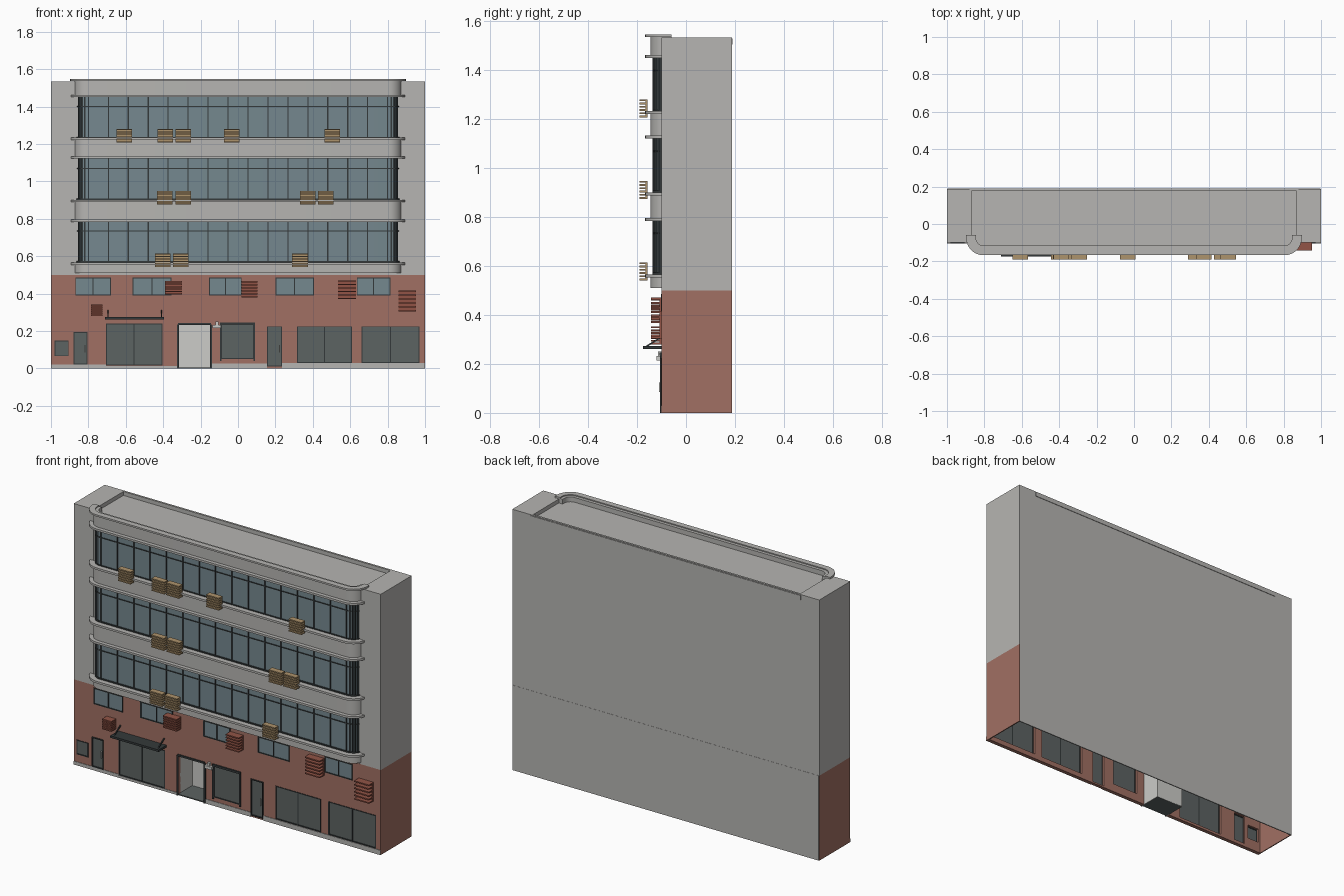
import bpy, bmesh, math
from mathutils import Vector

cube = bpy.data.objects.get("Cube")
if cube:
    bpy.data.objects.remove(cube, do_unlink=True)


def material(name, *rgb):
    lin = [((c / 255 + 0.055) / 1.055) ** 2.4 for c in rgb] + [1]
    m = bpy.data.materials.new(name)
    m.use_nodes = True
    m.diffuse_color = lin
    m.node_tree.nodes["Principled BSDF"].inputs["Base Color"].default_value = lin
    return m


GREY = material("grey plaster", 182, 181, 178)
BRICK = material("red brick", 161, 112, 99)
GLASS = material("blue glass", 117, 136, 143)
DARK = material("dark glass", 92, 99, 98)
FRAME = material("dark metal", 52, 57, 58)
TAN = material("tan slats", 174, 147, 108)
RED = material("red slats", 146, 84, 70)
PALE = material("pale lining", 204, 204, 200)


def finish(name, bm, mat, smooth=False):
    bmesh.ops.recalc_face_normals(bm, faces=bm.faces)
    me = bpy.data.meshes.new(name)
    bm.to_mesh(me)
    bm.free()
    me.materials.append(mat)
    ob = bpy.data.objects.new(name, me)
    bpy.context.collection.objects.link(ob)
    if smooth:
        bpy.ops.object.select_all(action="DESELECT")
        ob.select_set(True)
        bpy.context.view_layer.objects.active = ob
        bpy.ops.object.shade_smooth_by_angle(angle=math.radians(30))
    return ob


def boxes(name, mat, items):
    """Join axis-aligned boxes given as x0, x1, y0, y1, z0, z1."""
    bm = bmesh.new()
    for x0, x1, y0, y1, z0, z1 in items:
        vs = bmesh.ops.create_cube(bm, size=1)["verts"]
        for v in vs:
            v.co = ((x0 + x1) / 2 + v.co.x * (x1 - x0),
                    (y0 + y1) / 2 + v.co.y * (y1 - y0),
                    (z0 + z1) / 2 + v.co.z * (z1 - z0))
    return finish(name, bm, mat)


# Bay outline: straight front with rounded corners, offset outward by off
CX, CY, R = 0.805, -0.075, 0.07


def outline(off, steps=8):
    r = R + off
    arc = [(CX + r * math.cos(a), CY - r * math.sin(a))
           for a in (math.pi / 2 * i / steps for i in range(steps + 1))]
    half = [(CX + r, -0.06)] + arc
    return half + [(-x, y) for x, y in reversed(half)]


def prism(name, mat, pts, z0, z1):
    bm = bmesh.new()
    face = bm.faces.new([bm.verts.new((x, y, z0)) for x, y in pts])
    out = bmesh.ops.extrude_face_region(bm, geom=[face])["geom"]
    for v in out:
        if isinstance(v, bmesh.types.BMVert):
            v.co.z = z1
    return finish(name, bm, mat, True)


def rim(name, mat, inner, outer, z0, z1):
    return prism(name, mat, outline(outer) + outline(inner)[::-1], z0, z1)


# Ground floor shell, open below
F, B, MID = -0.1, 0.188, 0.5
boxes("ground_side_walls", BRICK, [(s * 0.994, s, F, B, 0, MID) for s in (-1, 1)])
boxes("ground_back_wall", GREY, [(-0.997, 0.997, B - 0.005, B + 0.001, 0, MID)])

# Openings: x0, x1, z0, z1, number of panes
upper_windows = [(x0, x1, 0.39, 0.485, 2) for x0, x1 in
                 ((-0.87, -0.68), (-0.565, -0.355), (-0.155, 0.02), (0.2, 0.405), (0.635, 0.815))]
shop_windows = [(-0.98, -0.905, 0.065, 0.15, 1), (-0.705, -0.405, 0.015, 0.24, 2),
                (-0.09, 0.085, 0.05, 0.24, 1), (0.315, 0.61, 0.03, 0.225, 2),
                (0.66, 0.97, 0.03, 0.225, 2)]
doors = [(-0.88, -0.805, 0.02, 0.195, 1), (0.155, 0.235, 0.01, 0.225, 1)]
entry = (-0.32, -0.145, 0, 0.235, 1)
openings = upper_windows + shop_windows + doors + [entry]

# Front wall: a grid of cells with the openings left out
xs = sorted({-1, 1} | {v for o in openings for v in o[:2]})
zs = sorted({0, MID} | {v for o in openings for v in o[2:4]})
bm = bmesh.new()
for x0, x1 in zip(xs, xs[1:]):
    for z0, z1 in zip(zs, zs[1:]):
        mx, mz = (x0 + x1) / 2, (z0 + z1) / 2
        if not any(o[0] < mx < o[1] and o[2] < mz < o[3] for o in openings):
            bm.faces.new([bm.verts.new((x, F, z)) for x, z in
                          ((x0, z0), (x1, z0), (x1, z1), (x0, z1))])
bmesh.ops.remove_doubles(bm, verts=bm.verts, dist=0.0001)
wall = finish("ground_front_wall", bm, BRICK)
wall.data.flip_normals() if wall.data.polygons[0].normal.y > 0 else None
solid = wall.modifiers.new("thickness", "SOLIDIFY")
solid.thickness, solid.offset = 0.02, -1


def glazing(name, mat, specs, w=0.005, front=F - 0.003):
    boxes(name + "_panes", mat, [(a, b, F + 0.001, F + 0.005, c, d) for a, b, c, d, n in specs])
    bars = []
    for a, b, c, d, n in specs:
        y = (front, F + 0.008)
        bars += [(a, b, *y, c, c + w), (a, b, *y, d - w, d)]
        for i in range(n + 1):
            x = a + w / 2 + (b - a - w) * i / n
            bars.append((x - w / 2, x + w / 2, *y, c, d))
    boxes(name + "_frames", FRAME, bars)


glazing("upper_window", GLASS, upper_windows)
glazing("shop_window", DARK, shop_windows)
glazing("door", DARK, doors, front=F - 0.006)
boxes("door_handles", PALE, [(x, x + 0.004, F - 0.01, F, 0.085, 0.125) for x in (-0.82, 0.22)])
boxes("shop_window_trim", FRAME, [(-0.095, 0.09, F - 0.008, F, 0.234, 0.246)] +
      [(x, x + 0.008, F - 0.006, F, 0.04, 0.24) for x in (-0.095, 0.082)])

# Entry recess with dark frame and floor
a, b, _, top, _ = entry
boxes("entry_lining", PALE, [(a - 0.003, a, F, 0.035, 0, top), (b, b + 0.003, F, 0.035, 0, top),
                             (a, b, 0.032, 0.035, 0, top), (a, b, F, 0.035, top, top + 0.003)])
boxes("entry_floor", DARK, [(a, b, F, 0.035, 0, 0.006)])
boxes("entry_frame", FRAME, [(a - 0.006, a + 0.004, F - 0.007, F, 0, top),
                             (b - 0.004, b + 0.006, F - 0.007, F, 0, top),
                             (a, b, F - 0.007, F, top - 0.003, top + 0.007)])
boxes("entry_lamp", PALE, [(-0.135, -0.09, F - 0.02, F, 0.215, 0.232),
                           (-0.12, -0.105, F - 0.015, F, 0.232, 0.25)])
boxes("plinth", GREY, [(x0, x1, F - 0.003, F, 0, z) for x0, x1, z in
                       ((-1, -0.705, 0.02), (-0.705, a, 0.014), (b, 0.155, 0.026),
                        (0.235, 1, 0.028))])

# Awning with hanging rods
boxes("awning", FRAME, [(-0.71, -0.395, -0.175, F, 0.262, 0.274)])
for side, x in (("right", -0.695), ("left", -0.41)):
    lo, hi = Vector((x, -0.165, 0.27)), Vector((x, F, 0.31))
    rod = boxes("awning_rod_" + side, FRAME, [(-0.003, 0.003, -0.003, 0.003, 0, (hi - lo).length)])
    rod.location = lo
    rod.rotation_euler = (hi - lo).to_track_quat("Z", "Y").to_euler()

# Upper block, end towers and roof edge
ROOF, TOP = 1.512, 1.535
boxes("upper_block", GREY, [(-0.88, 0.88, F + 0.002, B, MID, ROOF)])
boxes("end_towers", GREY, [(min(s * 0.87, s), max(s * 0.87, s), F, B, MID, TOP) for s in (-1, 1)])
boxes("back_parapet", GREY, [(-0.87, 0.87, B - 0.012, B, ROOF, TOP),
                             (-0.88, 0.88, B, B + 0.003, 1.505, 1.53)])

# Curved bay: spandrel bands, ledges and glazed storeys
for i, (z0, z1) in enumerate(((0.51, 0.565), (0.79, 0.9), (1.125, 1.23), (1.455, ROOF))):
    prism(f"bay_band_{i + 1}", GREY, outline(0), z0, z1)
rim("bay_parapet", GREY, -0.03, 0, ROOF, 1.54)
rim("bay_coping", GREY, -0.012, 0.022, 1.536, 1.546)
for i, z in enumerate((0.56, 0.79, 0.895, 1.127, 1.228, 1.457)):
    rim(f"bay_ledge_{i + 1}", GREY, -0.02, 0.022, z - 0.006, z + 0.006)

GO = -0.014
for i, (z0, z1) in enumerate(((0.565, 0.79), (0.9, 1.125), (1.23, 1.455))):
    prism(f"bay_glass_{i + 1}", GLASS, outline(GO), z0, z1)
    rim(f"bay_transom_{i + 1}", FRAME, GO - 0.002, GO + 0.004, z1 - 0.058, z1 - 0.053)
    rim(f"bay_sill_{i + 1}", FRAME, GO - 0.002, GO + 0.006, z0, z0 + 0.008)
    r = R + GO
    spots = [(-0.8 + 1.6 * k / 15, CY - r) for k in range(16)]
    for k in range(1, 6):
        t = math.radians(15 * k)
        spots += [(s * (CX + r * math.cos(t)), CY - r * math.sin(t)) for s in (-1, 1)]
    h = 0.003
    boxes(f"bay_mullions_{i + 1}", FRAME,
          [(x - h, x + h, y - h - 0.002, y + h, z0, z1) for x, y in spots])


# Slatted air conditioner cages
def cage(name, mat, x0, x1, z0, z1, y0, y1, slats=6):
    step = (z1 - z0 - 0.006) / (slats - 1)
    parts = [(x0, x1, y0, y1, z0 + step * k, z0 + step * k + 0.007) for k in range(slats)]
    parts += [(x, x + 0.005, y1 - 0.008, y1, z0, z1) for x in (x0, (x0 + x1) / 2, x1 - 0.005)]
    parts.append((x0, x1, y1 - 0.004, y1, z0, z1))
    boxes(name, mat, parts)


rows = {1.208: (-0.65, -0.43, -0.335, -0.075, 0.463),
        0.875: (-0.433, -0.333, 0.332, 0.427),
        0.542: (-0.445, -0.347, 0.29)}
for z, starts in rows.items():
    for x in starts:
        cage("tan_cage", TAN, x, x + 0.083, z, z + 0.072, -0.19, -0.157)
for x0, x1, z0, z1 in ((-0.39, -0.3, 0.395, 0.465), (0.02, 0.105, 0.38, 0.465),
                       (0.535, 0.632, 0.37, 0.47), (0.857, 0.953, 0.305, 0.415),
                       (-0.785, -0.725, 0.28, 0.34)):
    cage("red_cage", RED, x0, x1, z0, z1, -0.143, F)
